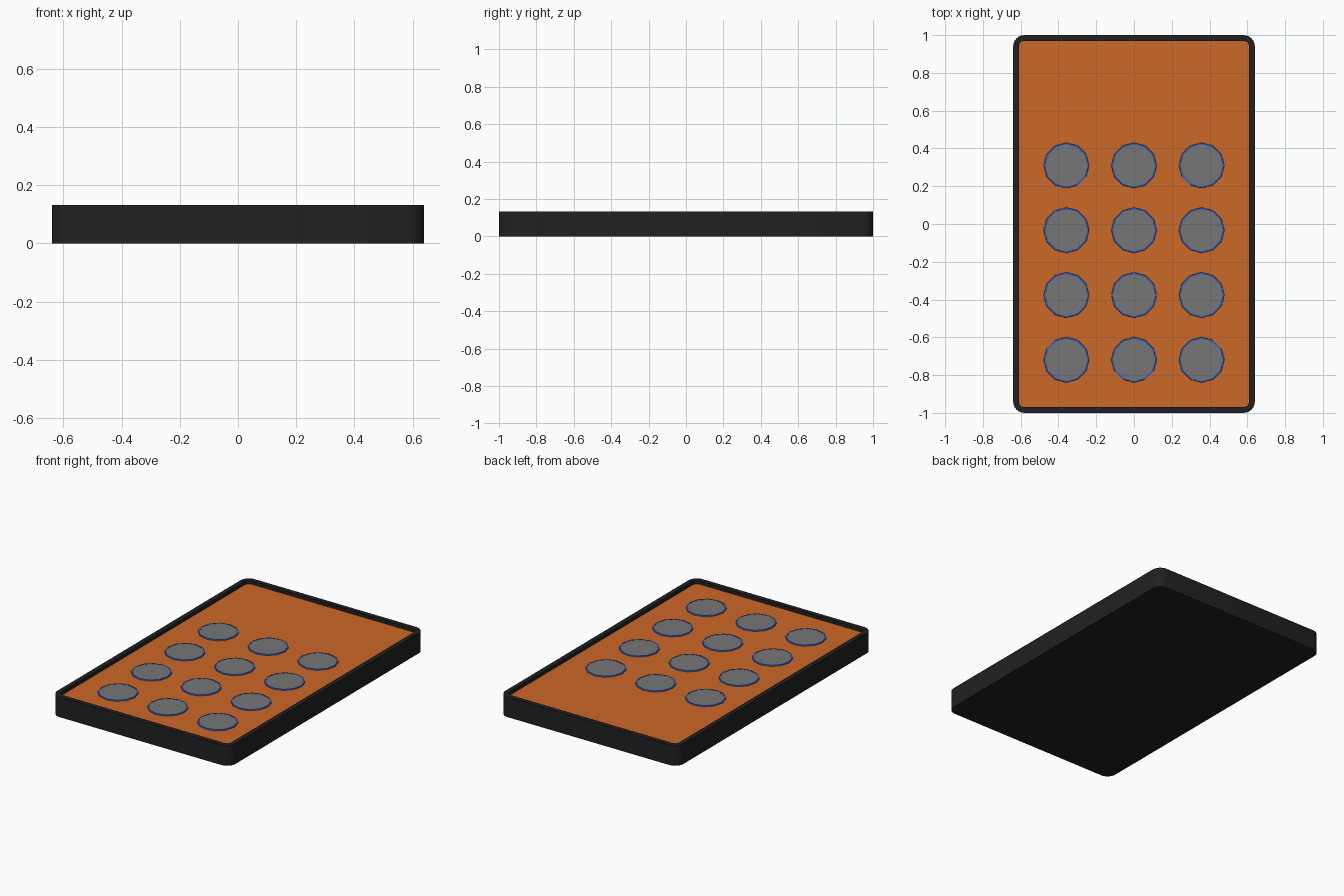
import bpy, bmesh, math

if "Cube" in bpy.data.objects:
    bpy.data.objects.remove(bpy.data.objects["Cube"])

HALF_W, HALF_L, HEIGHT = 0.64, 1.0, 0.132
RIM, PANEL_Z = 0.03, 0.11


def material(name, rgb):
    mat = bpy.data.materials.new(name)
    mat.diffuse_color = (*rgb, 1)
    mat.use_nodes = True
    mat.node_tree.nodes["Principled BSDF"].inputs["Base Color"].default_value = mat.diffuse_color
    return mat


black = material("black", (0.015, 0.015, 0.015))
orange = material("orange", (0.60, 0.14, 0.02))
blue = material("blue", (0.03, 0.12, 0.55))
grey = material("grey", (0.18, 0.18, 0.18))


def rounded_rect(hw, hl, r, n=6):
    pts = []
    for k, (sx, sy) in enumerate([(1, 1), (-1, 1), (-1, -1), (1, -1)]):
        for i in range(n + 1):
            a = math.pi / 2 * (k + i / n)
            pts.append((sx * (hw - r) + r * math.cos(a),
                        sy * (hl - r) + r * math.sin(a)))
    return pts


def circle(radius, n=12):
    return [(radius * math.cos(2 * math.pi * i / n),
             radius * math.sin(2 * math.pi * i / n)) for i in range(n)]


def loft(name, sections, mat, loc=(0, 0, 0), closed=False, smooth=False):
    """Skin matching (outline, z) sections; cap the ends or close the loop."""
    bm = bmesh.new()
    rings = [[bm.verts.new((x, y, z)) for x, y in pts] for pts, z in sections]
    pairs = list(zip(rings, rings[1:]))
    if closed:
        pairs.append((rings[-1], rings[0]))
    else:
        bm.faces.new(rings[0][::-1])
        bm.faces.new(rings[-1])
    for a, b in pairs:
        for i in range(len(a)):
            j = (i + 1) % len(a)
            bm.faces.new((a[i], a[j], b[j], b[i]))
    bmesh.ops.recalc_face_normals(bm, faces=bm.faces)
    mesh = bpy.data.meshes.new(name)
    bm.to_mesh(mesh)
    bm.free()
    mesh.materials.append(mat)
    ob = bpy.data.objects.new(name, mesh)
    ob.location = loc
    bpy.context.collection.objects.link(ob)
    if smooth:
        bpy.ops.object.select_all(action='DESELECT')
        ob.select_set(True)
        bpy.context.view_layer.objects.active = ob
        bpy.ops.object.shade_smooth_by_angle()
    return ob


# Case: rounded tray with a raised rim
outer = rounded_rect(HALF_W, HALF_L, 0.06)
inner = rounded_rect(HALF_W - RIM, HALF_L - RIM, 0.03)
loft("case", [(outer, 0), (outer, HEIGHT), (inner, HEIGHT), (inner, PANEL_Z - 0.01)],
     black, smooth=True)

# Face panel set below the rim
loft("face_panel", [(inner, PANEL_Z - 0.01), (inner, PANEL_Z)], orange)

# Keypad: twelve-sided keys with thin coloured surrounds
for row in range(4):
    for col in (-1, 0, 1):
        loc = (col * 0.358, 0.31 - row * 0.343, 0)
        loft("key", [(circle(0.112), 0.0005), (circle(0.112), PANEL_Z + 0.006)],
             grey, loc)
        loft("key_surround",
             [(circle(0.122), PANEL_Z - 0.005), (circle(0.119), PANEL_Z + 0.007),
              (circle(0.111), PANEL_Z + 0.007), (circle(0.111), PANEL_Z - 0.005)],
             blue, loc, closed=True)
